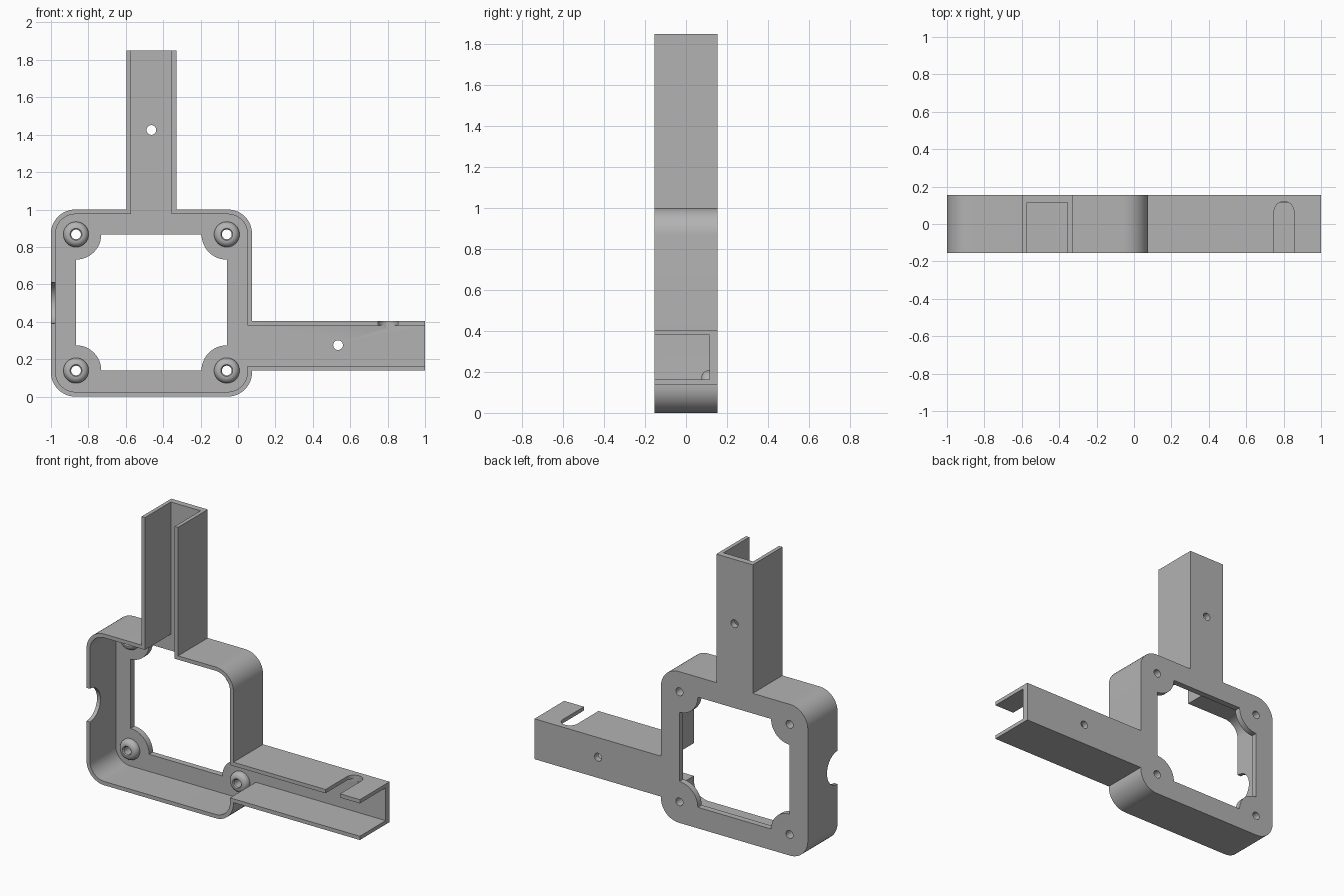
import bpy, bmesh
from math import sin, cos, pi, radians
from mathutils import Vector, Matrix

cube = bpy.data.objects.get("Cube")
if cube:
    bpy.data.objects.remove(cube, do_unlink=True)

grey = bpy.data.materials.new("plain grey")
grey.use_nodes = True
grey.diffuse_color = (0.45, 0.45, 0.45, 1)
grey.node_tree.nodes["Principled BSDF"].inputs["Base Color"].default_value = grey.diffuse_color

FRONT, BACK = -0.155, 0.155
FLOOR = 0.115            # front face of the back plate
WALL = 0.025
LEFT, RIGHT, TOP = -1.0, 0.075, 1.0
CORNER = 0.13
HOLE = 0.026
SCREWS = [(x, z) for x in (-0.866, -0.06) for z in (0.139, 0.867)]


def make_object(name, bm):
    bmesh.ops.recalc_face_normals(bm, faces=bm.faces)
    mesh = bpy.data.meshes.new(name)
    bm.to_mesh(mesh)
    bm.free()
    mesh.materials.append(grey)
    obj = bpy.data.objects.new(name, mesh)
    bpy.context.collection.objects.link(obj)
    return obj


def outline(corners, steps=12):
    """Closed outline from (x, z, radius) corners, rounding where radius > 0."""
    pts = []
    for i, (x, z, r) in enumerate(corners):
        p = Vector((x, z))
        if not r:
            pts.append(p)
            continue
        d1 = (Vector(corners[i - 1][:2]) - p).normalized()
        d2 = (Vector(corners[(i + 1) % len(corners)][:2]) - p).normalized()
        c = p + r * (d1 + d2)
        for k in range(steps + 1):
            t = k / steps * pi / 2
            pts.append(c - r * (d2 * cos(t) + d1 * sin(t)))
    return pts


def prism(name, pts, y0, y1):
    bm = bmesh.new()
    face = bm.faces.new([bm.verts.new((x, y0, z)) for x, z in pts])
    ext = bmesh.ops.extrude_face_region(bm, geom=[face])["geom"]
    bmesh.ops.translate(bm, vec=(0, y1 - y0, 0),
                        verts=[v for v in ext if isinstance(v, bmesh.types.BMVert)])
    return make_object(name, bm)


def rod(name, centre, radius, depth, axis, segments=32):
    bm = bmesh.new()
    turn = Matrix.Rotation(pi / 2, 4, {"x": "Y", "y": "X"}[axis]) if axis != "z" else Matrix()
    bmesh.ops.create_cone(bm, cap_ends=True, segments=segments, radius1=radius,
                          radius2=radius, depth=depth,
                          matrix=Matrix.Translation(centre) @ turn)
    return make_object(name, bm)


def shell(inset, far):
    """Frame with its two arms; inset shrinks it, far lengthens the arms."""
    i, r = inset, CORNER - inset
    return outline([
        (LEFT + i, i, r), (RIGHT - i, i, r),
        (RIGHT - i, 0.138 + i, 0), (1 + far, 0.138 + i, 0),
        (1 + far, 0.405 - i, 0), (RIGHT - i, 0.405 - i, 0),
        (RIGHT - i, TOP - i, r), (-0.33 - i, TOP - i, 0),
        (-0.33 - i, 1.85 + far, 0), (-0.597 + i, 1.85 + far, 0),
        (-0.597 + i, TOP - i, 0), (LEFT + i, TOP - i, r)])


# Housing and the hollow inside it
housing = prism("housing", shell(0, 0), FRONT, BACK)
cutters = [prism("hollow", shell(WALL, 0.2), FRONT - 0.2, FLOOR)]

# Window in the back plate, with round ears kept around the screws
window = []
(x0, z0), (_, z1), (x1, _), _ = SCREWS
for cx, cz, start in ((x0, z0, 90), (x1, z0, 180), (x1, z1, 270), (x0, z1, 0)):
    for k in range(13):
        a = radians(start - 90 * k / 12)
        window.append((cx + 0.135 * cos(a), cz + 0.135 * sin(a)))
    # straight window edges run between the ears
cutters.append(prism("window", window, FLOOR - 0.05, BACK + 0.05))

# Screw holes in the corners and in both arms
for x, z in SCREWS + [(-0.463, 1.425), (0.535, 0.275)]:
    cutters.append(rod("screw_hole", (x, BACK, z), HOLE, 0.2, "y"))

# Round cable notch in the front edge of the side wall
cutters.append(rod("cable_notch", (LEFT, FRONT, 0.5), 0.11, 0.1, "x", 48))

# Round-ended slot in the top wall of the side arm
cutters.append(rod("slot_end", (0.802, 0.067, 0.405), 0.053, 0.08, "z"))
bm = bmesh.new()
bmesh.ops.create_cube(bm, size=1, matrix=Matrix.Translation((0.802, -0.0665, 0.405))
                      @ Matrix.Diagonal((0.106, 0.267, 0.08, 1)))
cutters.append(make_object("slot", bm))

for cutter in cutters:
    cutter.hide_render = True
    mod = housing.modifiers.new(cutter.name, "BOOLEAN")
    mod.operation, mod.solver, mod.object = "DIFFERENCE", "EXACT", cutter
bpy.context.view_layer.update()
graph = bpy.context.evaluated_depsgraph_get()
cut_mesh = bpy.data.meshes.new_from_object(housing.evaluated_get(graph))
housing.modifiers.clear()
housing.data = cut_mesh
for cutter in cutters:
    bpy.data.objects.remove(cutter, do_unlink=True)


# Rounded ring boss around each corner screw hole
def boss(x, z):
    height, outer, fillet, steps = 0.04, 0.068, 0.034, 8
    profile = [(HOLE, 0), (HOLE, height - 0.006), (HOLE + 0.006, height)]
    for k in range(steps + 1):
        t = k / steps * pi / 2
        profile.append((outer - fillet + fillet * sin(t), height - fillet + fillet * cos(t)))
    profile.append((outer, 0))
    bm = bmesh.new()
    verts = [bm.verts.new((x + r, FLOOR - h, z)) for r, h in profile]
    edges = [bm.edges.new(pair) for pair in zip(verts, verts[1:] + verts[:1])]
    bmesh.ops.spin(bm, geom=verts + edges, cent=(x, 0, z), axis=(0, 1, 0),
                   angle=2 * pi, steps=32)
    bmesh.ops.remove_doubles(bm, verts=bm.verts, dist=0.0001)
    return make_object("screw_boss", bm)


parts = [housing] + [boss(x, z) for x, z in SCREWS]

# Smooth the curves and keep the edges crisp
bpy.ops.object.select_all(action="DESELECT")
for part in parts:
    part.select_set(True)
bpy.context.view_layer.objects.active = housing
bpy.ops.object.shade_smooth_by_angle(angle=radians(30))
